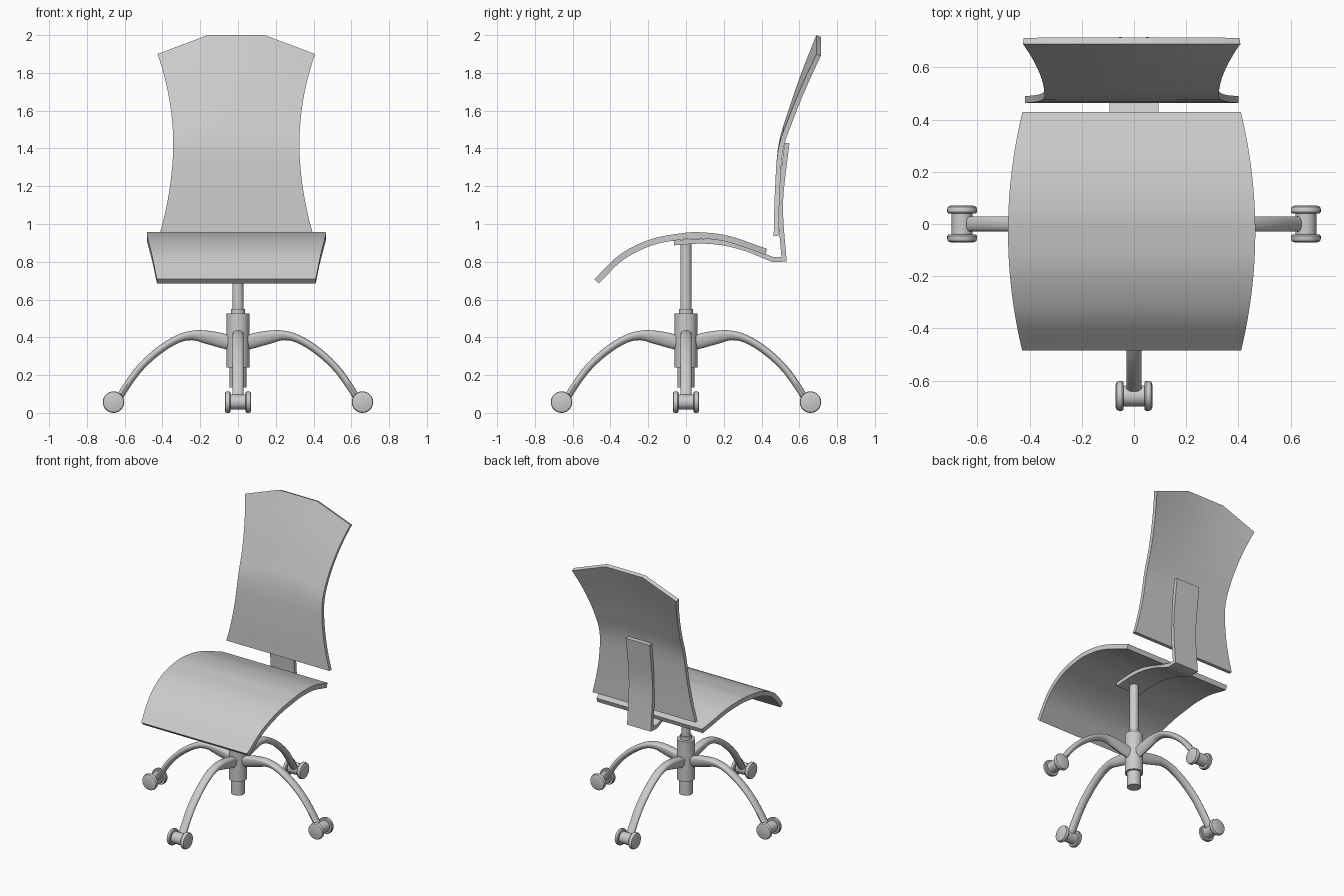
import bpy, bmesh, math
from mathutils import Vector, Matrix

if "Cube" in bpy.data.objects:
    bpy.data.objects.remove(bpy.data.objects["Cube"])


def smooth_path(pts, steps=6):
    """Catmull-Rom resample of a short list of points of any dimension."""
    p = [Vector(q) for q in pts]
    p = [2 * p[0] - p[1]] + p + [2 * p[-1] - p[-2]]
    out = []
    for i in range(1, len(p) - 2):
        a, b, c, d = p[i - 1:i + 3]
        for k in range(steps):
            t = k / steps
            out.append(0.5 * (2 * b + (c - a) * t + (2 * a - 5 * b + 4 * c - d) * t * t
                              + (3 * b - a - 3 * c + d) * t ** 3))
    return out + [p[-2]]


def finish(name, bm, thickness=0):
    me = bpy.data.meshes.new(name)
    bm.to_mesh(me)
    bm.free()
    ob = bpy.data.objects.new(name, me)
    bpy.context.collection.objects.link(ob)
    bpy.ops.object.select_all(action='DESELECT')
    ob.select_set(True)
    bpy.context.view_layer.objects.active = ob
    if thickness:
        mod = ob.modifiers.new("thickness", 'SOLIDIFY')
        mod.thickness = thickness
        mod.offset = -1
        mod.use_even_offset = True
        bpy.ops.object.modifier_apply(modifier=mod.name)
    bpy.ops.object.shade_smooth_by_angle(angle=math.radians(35))
    return ob


def skin(bm, rows, closed=False):
    """Join rows of vertices with quads."""
    for r, s in zip(rows, rows[1:]):
        n = len(r)
        for j in range(n if closed else n - 1):
            k = (j + 1) % n
            bm.faces.new((r[j], r[k], s[k], s[j]))


def sheet(name, path, width, cols, thickness, x0=0, drop=None):
    """Curved panel: (y, z) path swept sideways with a varying half width."""
    bm = bmesh.new()
    rows = []
    for y, z in path:
        w = width(y, z)
        rows.append([bm.verts.new((x0 + c * w, y, z - (drop(c, z) if drop else 0)))
                     for c in cols])
    skin(bm, rows)
    return finish(name, bm, thickness)


def lathe(bm, profile, mat, seg=28):
    """Solid of revolution from (radius, height) points, placed by a matrix."""
    rows = [[bm.verts.new(mat @ Vector((r * math.cos(2 * math.pi * i / seg),
                                        r * math.sin(2 * math.pi * i / seg), h)))
             for i in range(seg)] for r, h in profile]
    skin(bm, rows, closed=True)
    bm.faces.new(rows[0][::-1])
    bm.faces.new(rows[-1])


# Seat: waterfall curve, bulging at the sides
seat = smooth_path([(-0.485, 0.708), (-0.35, 0.838), (-0.19, 0.918), (-0.03, 0.95),
                    (0.08, 0.956), (0.23, 0.936), (0.43, 0.868)])
sheet("seat", seat, lambda y, z: 0.474 - 0.055 * ((y + 0.03) / 0.458) ** 2,
      [-1, 0, 1], 0.033, -0.009)

# Backrest: waisted panel with a three-sided top edge
back = smooth_path([(0.464, 0.937), (0.471, 1.18), (0.49, 1.42),
                    (0.545, 1.61), (0.615, 1.81), (0.69, 2.0)])
sheet("backrest", back, lambda y, z: 0.334 + 0.083 * (abs(z - 1.44) / 0.53) ** 2
      if z < 1.44 else 0.334 + 0.083 * ((z - 1.44) / 0.56) ** 2,
      [-1, -0.36, 0.36, 1], 0.026, -0.009,
      lambda c, z: 0.1 * max(0, (z - 1.3) / 0.7) if abs(c) == 1 else 0)

# Support bar bent from under the seat up behind the backrest
bar = smooth_path([(-0.065, 0.913), (0.08, 0.922), (0.2, 0.912), (0.32, 0.882),
                   (0.41, 0.846), (0.465, 0.824)])
bar += smooth_path([(0.505, 0.826), (0.489, 1.03), (0.492, 1.18), (0.522, 1.43)])
sheet("support_bar", bar, lambda y, z: 0.094, [-1, 1], 0.026)

# Gas lift column
bm = bmesh.new()
lathe(bm, [(0.045, 0.135), (0.045, 0.24), (0.06, 0.24), (0.06, 0.525), (0.038, 0.525),
           (0.038, 0.55), (0.03, 0.55), (0.03, 0.912)], Matrix.Identity(4))
finish("column", bm)

# Four arched legs with twin-wheel casters
# leg stations: distance, top height, depth
leg = smooth_path([(0.03, 0.405, 0.075), (0.09, 0.424, 0.078), (0.18, 0.437, 0.067),
                   (0.25, 0.434, 0.05), (0.33, 0.409, 0.042), (0.44, 0.339, 0.04),
                   (0.55, 0.231, 0.038), (0.655, 0.075, 0.036)], 4)
wheel = [(0.044, -0.07), (0.054, -0.066), (0.057, -0.058), (0.057, -0.046), (0.053, -0.041),
         (0.04, -0.041), (0.04, 0.041), (0.053, 0.041), (0.057, 0.046), (0.057, 0.058),
         (0.054, 0.066), (0.044, 0.07)]
SIDES = 16
for n, side in enumerate(("right", "rear", "left", "front")):
    turn = Matrix.Rotation(n * math.pi / 2, 4, 'Z')
    bm = bmesh.new()
    rows = []
    for i, (d, z, h) in enumerate(leg):
        a, b = leg[max(i - 1, 0)], leg[min(i + 1, len(leg) - 1)]
        normal = Vector((a.y - b.y, 0, b.x - a.x)).normalized()
        ring = []
        for k in range(SIDES):
            ang = 2 * math.pi * k / SIDES
            s = math.sin(ang)
            off = -0.016 + (0.016 * s if s > 0 else (h - 0.016) * s)
            ring.append(bm.verts.new(turn @ (Vector((d, 0.029 * math.cos(ang), z))
                                             + normal * off)))
        rows.append(ring)
    skin(bm, rows, closed=True)
    bm.faces.new(rows[0][::-1])
    bm.faces.new(rows[-1])
    bmesh.ops.recalc_face_normals(bm, faces=bm.faces)
    finish(side + "_leg", bm)

    bm = bmesh.new()
    lathe(bm, wheel, turn @ Matrix.Translation((0.659, 0, 0.057))
          @ Matrix.Rotation(math.pi / 2, 4, 'X'))
    finish(side + "_caster", bm)
